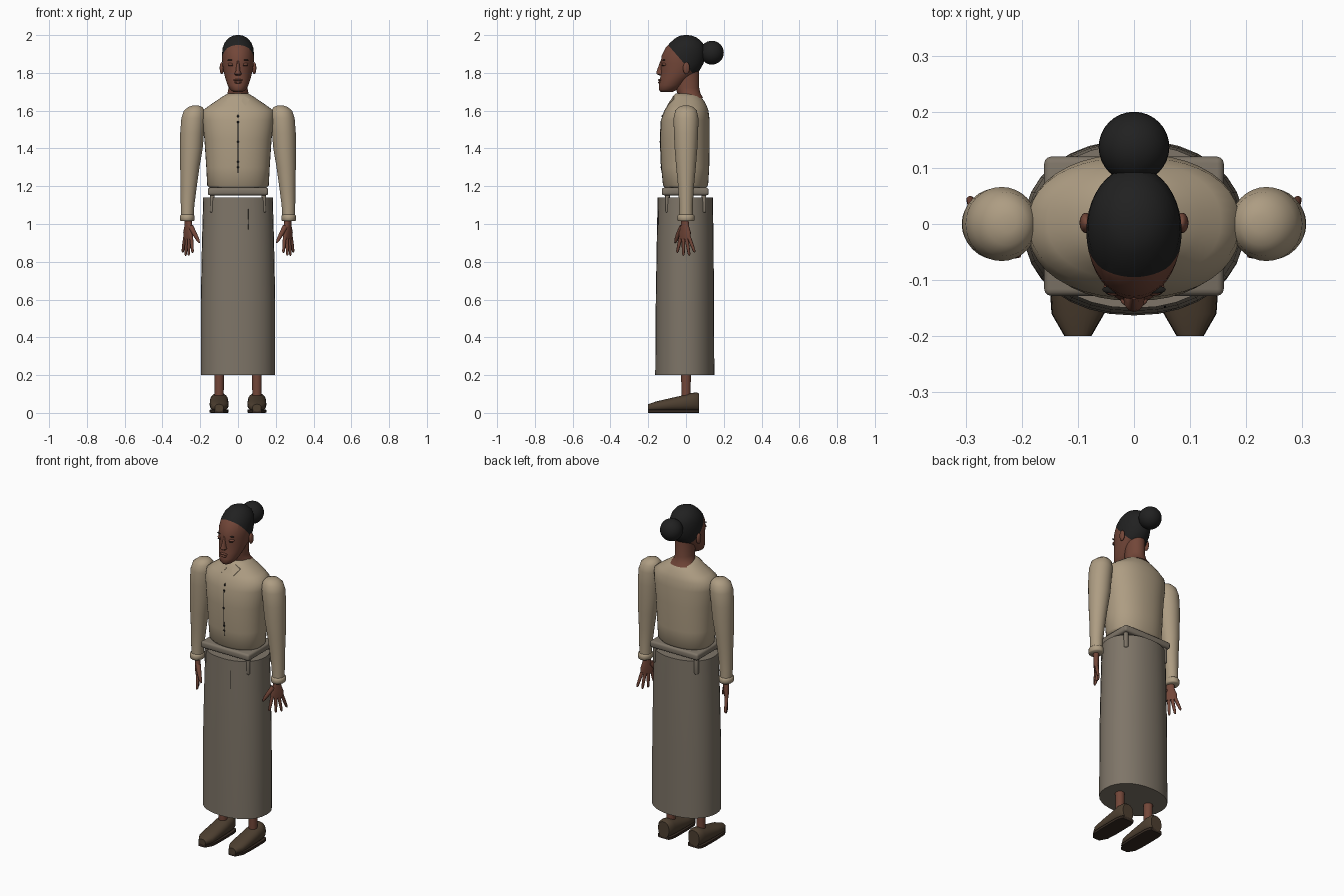
import bpy, bmesh, math
from mathutils import Vector

if "Cube" in bpy.data.objects:
    bpy.data.objects.remove(bpy.data.objects["Cube"], do_unlink=True)


def material(name, r, g, b):
    m = bpy.data.materials.new(name)
    m.use_nodes = True
    m.diffuse_color = (r, g, b, 1)
    bsdf = m.node_tree.nodes["Principled BSDF"]
    bsdf.inputs["Base Color"].default_value = (r, g, b, 1)
    bsdf.inputs["Roughness"].default_value = 0.8
    return m


SKIN = material("brown skin", 0.17, 0.062, 0.04)
HAIR = material("black hair", 0.015, 0.015, 0.015)
CREAM = material("cream cloth", 0.42, 0.335, 0.225)
GREY = material("grey cloth", 0.21, 0.178, 0.138)
LEATHER = material("brown leather", 0.075, 0.05, 0.03)
SOLE = material("dark sole", 0.035, 0.022, 0.015)
DARK = material("dark thread", 0.012, 0.011, 0.01)


def finish(bm, name, mats, angle=40):
    bmesh.ops.recalc_face_normals(bm, faces=bm.faces)
    me = bpy.data.meshes.new(name)
    bm.to_mesh(me)
    bm.free()
    ob = bpy.data.objects.new(name, me)
    bpy.context.collection.objects.link(ob)
    for m in mats:
        me.materials.append(m)
    bpy.ops.object.select_all(action='DESELECT')
    bpy.context.view_layer.objects.active = ob
    ob.select_set(True)
    bpy.ops.object.shade_smooth_by_angle(angle=math.radians(angle))
    return ob


def loft_mesh(sections, n=32, p=2.0):
    """Skin superellipse sections (centre, half axis a, half axis b)."""
    bm = bmesh.new()
    rings = []
    for c, a, b in sections:
        ring = []
        for i in range(n):
            t = math.tau * i / n
            u, v = math.cos(t), math.sin(t)
            u = math.copysign(abs(u) ** (2 / p), u)
            v = math.copysign(abs(v) ** (2 / p), v)
            ring.append(bm.verts.new(Vector(c) + Vector(a) * u + Vector(b) * v))
        rings.append(ring)
    for lo, hi in zip(rings, rings[1:]):
        for i in range(n):
            j = (i + 1) % n
            bm.faces.new((lo[i], lo[j], hi[j], hi[i]))
    bm.faces.new(rings[0][::-1])
    bm.faces.new(rings[-1])
    return bm


def level(z, cx, rx, front, back):
    """Horizontal section from its front and back y."""
    return ((cx, (front + back) / 2, z), (rx, 0, 0), (0, (back - front) / 2, 0))


def upright(y, cx, rx, low, high):
    """Section facing along y, from its low and high z."""
    return ((cx, y, (low + high) / 2), (rx, 0, 0), (0, 0, (high - low) / 2))


def ball(name, centre, size, mat, seg=24):
    bm = bmesh.new()
    bmesh.ops.create_uvsphere(bm, u_segments=seg, v_segments=seg // 2, radius=1)
    for v in bm.verts:
        v.co = Vector(centre) + v.co * Vector(size)
    return finish(bm, name, [mat], 60)


def tube(name, points, radii, mat, n=10):
    """Tapered limb through points."""
    pts = [Vector(q) for q in points]
    secs = []
    for i, q in enumerate(pts):
        d = (pts[min(i + 1, len(pts) - 1)] - pts[max(i - 1, 0)]).normalized()
        a = d.cross(Vector((1, 0, 0))).normalized()
        secs.append((q, a * radii[i], d.cross(a) * radii[i]))
    return finish(loft_mesh(secs, n), name, [mat], 60)


def box(name, centre, size, mat, bevel):
    bm = bmesh.new()
    bmesh.ops.create_cube(bm, size=1)
    for v in bm.verts:
        v.co = Vector(centre) + v.co * Vector(size)
    bmesh.ops.bevel(bm, geom=bm.edges[:], offset=bevel, segments=3, profile=0.5, affect='EDGES')
    return finish(bm, name, [mat], 40)


def front_y(ob, x, z):
    bpy.context.view_layer.update()
    hit, loc, _, _ = ob.ray_cast(Vector((x, -1, z)), Vector((0, 1, 0)))
    return loc.y if hit else -0.1


# Skirt
skirt = finish(loft_mesh([level(0.2, 0, 0.197, -0.163, 0.15), level(0.6, 0, 0.197, -0.16, 0.148),
                          level(0.9, 0, 0.191, -0.155, 0.146), level(1.14, 0, 0.184, -0.15, 0.142)],
                         32, 2.15), "skirt", [GREY])

# Waistband with four hanging loops
box("waistband", (0, -0.004, 1.172), (0.32, 0.248, 0.04), GREY, 0.012)
for sx in (-1, 1):
    for y in (-0.098, 0.095):
        box("belt_loop", (sx * 0.136, y, 1.11), (0.024, 0.024, 0.1), GREY, 0.008)

# Blouse body
blouse = finish(loft_mesh([level(1.19, 0, 0.15, -0.11, 0.105), level(1.205, 0, 0.163, -0.122, 0.117),
                           level(1.3, 0, 0.168, -0.131, 0.123), level(1.45, 0, 0.178, -0.137, 0.125),
                           level(1.55, 0, 0.19, -0.132, 0.125), level(1.6, 0, 0.188, -0.115, 0.119),
                           level(1.625, 0, 0.155, -0.1, 0.11), level(1.65, 0, 0.118, -0.083, 0.097),
                           level(1.675, 0, 0.082, -0.07, 0.078), level(1.69, 0, 0.055, -0.055, 0.055)],
                          40, 2.2), "blouse", [CREAM], 50)

# Button line, buttons and skirt seam
for ob, name, x, low, high in ((blouse, "button_line", 0, 1.27, 1.58), (skirt, "skirt_seam", 0.055, 0.97, 1.08)):
    steps = [low + (high - low) * i / 6 for i in range(7)]
    tube(name, [(x, front_y(ob, x, z), z) for z in steps], [0.002] * 7, DARK, 6)
for z in (1.3, 1.33, 1.435, 1.54, 1.57):
    ball("button", (0, front_y(blouse, 0, z), z), (0.006, 0.004, 0.006), DARK, 12)

# Collar points
for sx in (-1, 1):
    bm = bmesh.new()
    kite = [(0.03, 1.678), (0.062, 1.66), (0.04, 1.625), (0.018, 1.65)]
    bm.faces.new([bm.verts.new((sx * x, front_y(blouse, sx * x, z) - 0.004, z)) for x, z in kite])
    out = bmesh.ops.extrude_face_region(bm, geom=bm.faces[:])
    for v in [g for g in out["geom"] if isinstance(g, bmesh.types.BMVert)]:
        v.co.y += 0.006
    finish(bm, "collar_point", [CREAM], 20)

# Neck, flaring at the nape
finish(loft_mesh([level(1.668, 0, 0.075, -0.03, 0.09), level(1.69, 0, 0.056, -0.045, 0.077),
                  level(1.72, 0, 0.05, -0.055, 0.07), level(1.82, 0, 0.053, -0.06, 0.07)]),
       "neck", [SKIN], 60)

# Head, split along the hairline
bm = loft_mesh([level(1.7, 0, 0.026, -0.135, -0.07), level(1.712, 0, 0.042, -0.144, -0.045),
                level(1.735, 0, 0.055, -0.143, -0.015), level(1.77, 0, 0.067, -0.137, 0.02),
                level(1.81, 0, 0.077, -0.132, 0.07), level(1.85, 0, 0.083, -0.134, 0.093),
                level(1.89, 0, 0.085, -0.129, 0.102), level(1.93, 0, 0.082, -0.11, 0.101),
                level(1.96, 0, 0.071, -0.084, 0.088), level(1.985, 0, 0.05, -0.055, 0.06),
                level(1.996, 0, 0.029, -0.032, 0.036), level(2.0, 0, 0.01, -0.01, 0.012)], 40)
point, normal = Vector((0, -0.095, 1.948)), Vector((0, 1.15, 1)).normalized()
bmesh.ops.bisect_plane(bm, geom=bm.verts[:] + bm.edges[:] + bm.faces[:], plane_co=point, plane_no=normal)
for f in bm.faces:
    f.material_index = int((f.calc_center_median() - point).dot(normal) > 0)
finish(bm, "head", [SKIN, HAIR], 70)
ball("hair_bun", (0, 0.137, 1.907), (0.063, 0.063, 0.063), HAIR, 32)

# Face
finish(loft_mesh([level(1.785, 0, 0.012, -0.14, -0.11), level(1.795, 0, 0.019, -0.157, -0.11),
                  level(1.81, 0, 0.012, -0.155, -0.11), level(1.865, 0, 0.006, -0.135, -0.11)], 12),
       "nose", [SKIN], 60)
ball("upper_lip", (0, -0.136, 1.762), (0.024, 0.012, 0.006), SKIN)
ball("lower_lip", (0, -0.136, 1.75), (0.02, 0.012, 0.007), SKIN)
for sx in (-1, 1):
    ball("eyelid", (sx * 0.036, -0.112, 1.845), (0.018, 0.016, 0.009), SKIN)
    ball("eye_line", (sx * 0.036, -0.122, 1.838), (0.015, 0.006, 0.0025), DARK, 12)
    ball("eyebrow", (sx * 0.038, -0.117, 1.868), (0.019, 0.007, 0.003), DARK, 12)
    ball("ear", (sx * 0.086, 0.002, 1.825), (0.011, 0.018, 0.032), SKIN)

for sx in (-1, 1):
    # Sleeve and cuff
    sleeve = [(1.627, 0.225, 0.015, 0.015), (1.62, 0.226, 0.036, 0.038), (1.6, 0.231, 0.056, 0.057),
              (1.56, 0.236, 0.064, 0.066), (1.48, 0.243, 0.063, 0.064), (1.4, 0.247, 0.06, 0.06),
              (1.3, 0.255, 0.051, 0.052), (1.2, 0.261, 0.043, 0.042), (1.1, 0.267, 0.036, 0.036),
              (1.03, 0.268, 0.033, 0.036)]
    finish(loft_mesh([level(z, sx * x, rx, -ry, ry) for z, x, rx, ry in sleeve]), "sleeve", [CREAM], 60)
    cuff = [(1.015, 0.033), (1.02, 0.038), (1.045, 0.038), (1.05, 0.033)]
    finish(loft_mesh([level(z, sx * 0.269, r, -r - 0.006, r + 0.006) for z, r in cuff]), "cuff", [CREAM], 60)

    # Hand: palm set diagonally, four fingers and a thumb
    wide, thin = Vector((sx * 0.6, 0.8, 0)), Vector((sx * -0.8, 0.6, 0))
    palm = [(1.03, 0.02, 0.017), (0.99, 0.024, 0.015), (0.955, 0.037, 0.015), (0.92, 0.036, 0.011)]
    finish(loft_mesh([((sx * 0.264, -0.006, z), wide * a, thin * b) for z, a, b in palm], 16, 2.3),
           "palm", [SKIN], 60)
    tips = [(0.24, -0.047, 0.848), (0.262, -0.014, 0.832), (0.278, 0.018, 0.832), (0.293, 0.046, 0.85)]
    for k, tip in enumerate(tips):
        root = Vector((sx * 0.264, -0.006, 0.93)) + wide * (0.0185 * (k - 1.5))
        end = Vector((sx * tip[0], tip[1], tip[2]))
        tube("finger", [root, root.lerp(end, 0.5), root.lerp(end, 0.92), end], [0.01, 0.009, 0.007, 0.003], SKIN)
    tube("thumb", [(sx * 0.25, -0.02, 0.985), (sx * 0.228, -0.042, 0.945), (sx * 0.212, -0.053, 0.915),
                   (sx * 0.204, -0.057, 0.9)], [0.015, 0.012, 0.009, 0.003], SKIN)

    # Leg, shoe and sole
    x = sx * 0.1
    finish(loft_mesh([level(0.08, x, 0.024, -0.024, 0.024), level(0.3, x, 0.027, -0.027, 0.027)], 20),
           "leg", [SKIN])
    shoe = [(-0.2, 0.023, 0.046), (-0.16, 0.046, 0.06), (-0.1, 0.05, 0.074), (-0.03, 0.05, 0.09),
            (0.03, 0.049, 0.106), (0.06, 0.043, 0.108), (0.07, 0.036, 0.1)]
    finish(loft_mesh([upright(y, x, w, 0.008, top) for y, w, top in shoe], 24, 2.3), "shoe", [LEATHER], 45)
    finish(loft_mesh([upright(y, x, w + 0.001, 0, 0.018) for y, w, top in shoe], 16, 8), "sole", [SOLE], 30)
